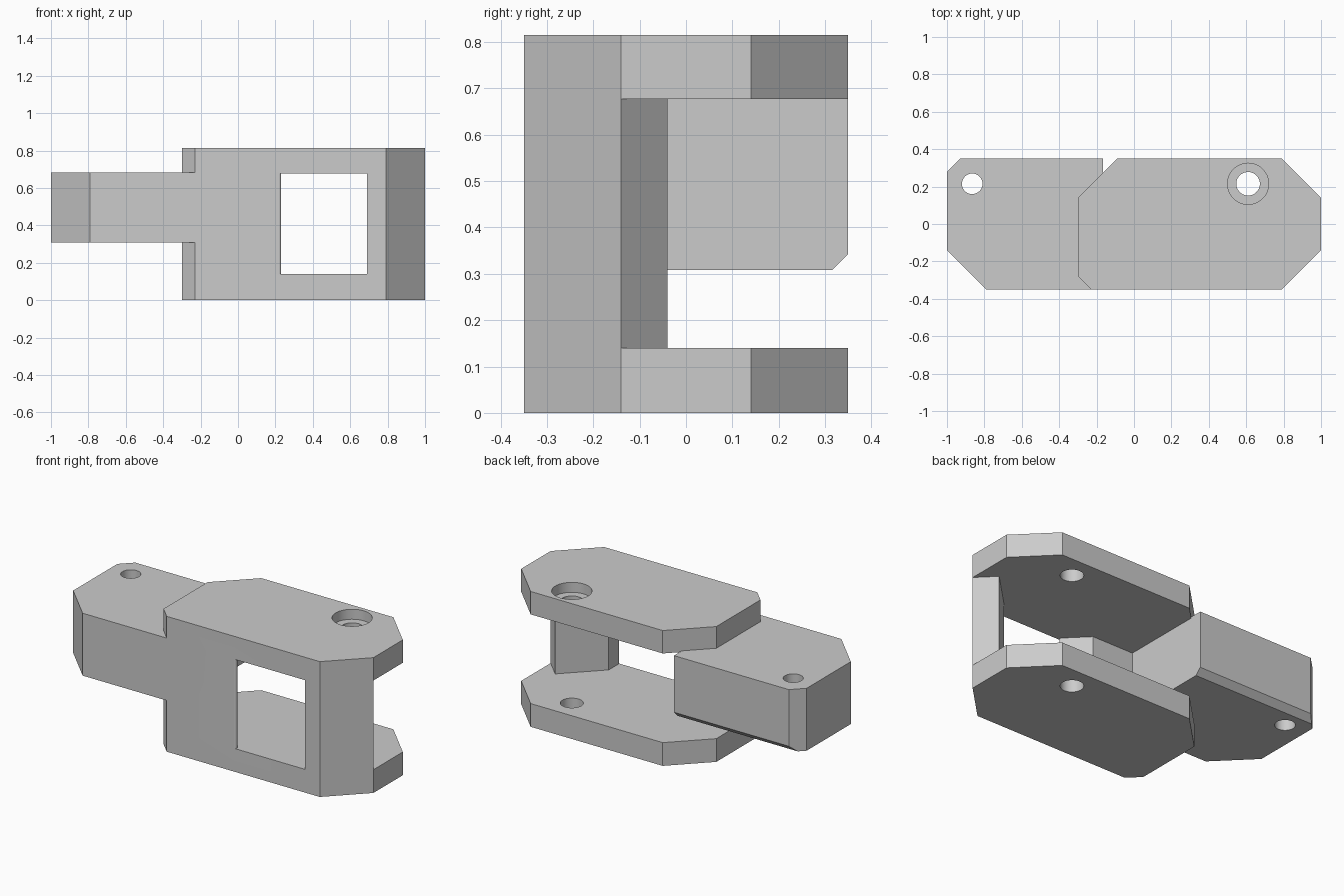
import bpy, bmesh, math
from mathutils import Vector

default = bpy.data.objects.get("Cube")
if default:
    bpy.data.objects.remove(default, do_unlink=True)

# Single plain grey
grey = bpy.data.materials.new("light_grey")
grey.use_nodes = True
grey.diffuse_color = (0.6, 0.6, 0.6, 1)
grey.node_tree.nodes["Principled BSDF"].inputs["Base Color"].default_value = (0.6, 0.6, 0.6, 1)


def prism(name, outline, z0, z1):
    """Extrude an xy outline from z0 to z1."""
    bm = bmesh.new()
    face = bm.faces.new([bm.verts.new((x, y, z0)) for x, y in outline])
    ext = bmesh.ops.extrude_face_region(bm, geom=[face])
    top = [v for v in ext["geom"] if isinstance(v, bmesh.types.BMVert)]
    bmesh.ops.translate(bm, verts=top, vec=(0, 0, z1 - z0))
    bmesh.ops.recalc_face_normals(bm, faces=bm.faces)
    mesh = bpy.data.meshes.new(name)
    bm.to_mesh(mesh)
    bm.free()
    mesh.materials.append(grey)
    obj = bpy.data.objects.new(name, mesh)
    bpy.context.collection.objects.link(obj)
    return obj


def circle(cx, cy, r, start=0, end=360, n=48):
    return [(cx + r * math.cos(math.radians(start + (end - start) * i / n)),
             cy + r * math.sin(math.radians(start + (end - start) * i / n)))
            for i in range(n if end - start == 360 else n + 1)]


def combine(target, tool, operation):
    """Apply a boolean and discard the tool."""
    mod = target.modifiers.new("bool", "BOOLEAN")
    mod.operation, mod.solver, mod.object = operation, "EXACT", tool
    bpy.context.view_layer.objects.active = target
    bpy.ops.object.modifier_apply(modifier=mod.name)
    bpy.data.objects.remove(tool, do_unlink=True)


HEIGHT, LOW, HIGH = 0.815, 0.14, 0.677

# Two clevis plates with clipped corners
plate = [(-0.23, -0.35), (0.79, -0.35), (1, -0.14), (1, 0.14),
         (0.79, 0.35), (-0.09, 0.35), (-0.30, 0.14), (-0.30, -0.28)]
body = prism("hinge_link", plate, 0, LOW)
upper = prism("upper_plate", plate, HIGH, HEIGHT)

# Front wall with a slanted, rounded window edge
wall = prism("front_wall", [(-0.30, -0.28), (-0.23, -0.35)]
             + circle(0.218, -0.338, 0.012, -90, 45, 8)
             + [(0.107, -0.21), (-0.30, -0.21)], 0, HEIGHT)

# Angled corner post
post = prism("corner_post", [(0.69, -0.35), (0.79, -0.35), (1, -0.14),
                             (0.90, -0.04), (0.69, -0.25)], 0, HEIGHT)

# Tongue, with its lower back edge bevelled
tongue = prism("tongue", [(-1, -0.14), (-0.79, -0.35), (-0.165, -0.35),
                          (-0.165, 0.35), (-0.93, 0.35), (-1, 0.28)], 0.308, 0.684)
bm = bmesh.new()
bm.from_mesh(tongue.data)
cut = bmesh.ops.bisect_plane(bm, geom=bm.verts[:] + bm.edges[:] + bm.faces[:],
                             plane_co=Vector((0, 0.35, 0.343)),
                             plane_no=Vector((0, 1, -1)), clear_outer=True)
rim = [e for e in cut["geom_cut"] if isinstance(e, bmesh.types.BMEdge)]
bmesh.ops.holes_fill(bm, edges=rim)
bmesh.ops.recalc_face_normals(bm, faces=bm.faces)
bm.to_mesh(tongue.data)
bm.free()

for part in (wall, post, upper, tongue):
    combine(body, part, "UNION")

# Pin holes and the counterbore
for cx, r, z0 in ((-0.865, 0.055, -0.1), (0.61, 0.063, -0.1), (0.61, 0.11, 0.755)):
    cutter = prism("hole_cutter", circle(cx, 0.215, r), z0, 1)
    cutter.hide_render = True
    combine(body, cutter, "DIFFERENCE")

# Smooth the round holes and keep the edges crisp
bpy.ops.object.select_all(action="DESELECT")
body.select_set(True)
bpy.context.view_layer.objects.active = body
bpy.ops.object.shade_smooth_by_angle(angle=math.radians(30))
